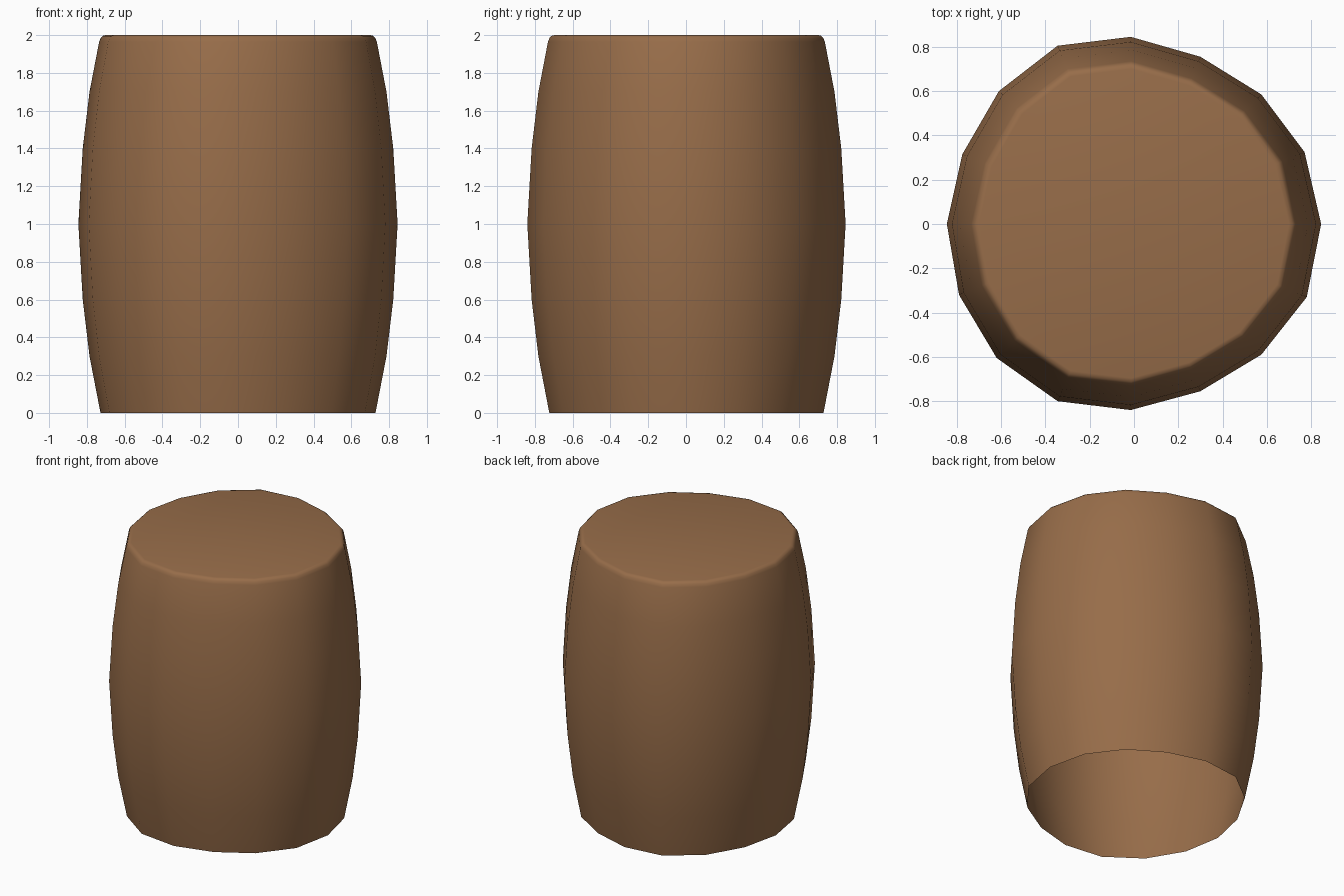
import bpy, bmesh, math

if "Cube" in bpy.data.objects:
    bpy.data.objects.remove(bpy.data.objects["Cube"])

# Slightly irregular 16-sided outline at the widest point (x, y)
OUTLINE = [(.845, 0), (.77, .325), (.575, .585), (.30, .755), (-.015, .845), (-.345, .805),
           (-.61, .60), (-.775, .315), (-.845, 0), (-.79, -.32), (-.62, -.605), (-.345, -.80),
           (-.015, -.84), (.30, -.755), (.575, -.59), (.78, -.33)]

# Bulging side profile: (height, half width), ending in a small rounded rim
PROFILE = [(0, .728), (.30, .786), (.60, .822), (1.0, .845), (1.4, .822), (1.70, .786),
           (1.965, .735), (1.985, .727), (1.996, .716), (2.0, .70)]

wood = bpy.data.materials.new("brown wood")
wood.diffuse_color = (0.31, 0.152, 0.067, 1)
wood.use_nodes = True
wood.node_tree.nodes["Principled BSDF"].inputs["Base Color"].default_value = wood.diffuse_color

# Barrel body: stacked rings, closed top, open underside
bm = bmesh.new()
rings = [[bm.verts.new((x * r / .845, y * r / .845, z)) for x, y in OUTLINE] for z, r in PROFILE]
n = len(OUTLINE)
for low, high in zip(rings, rings[1:]):
    for i in range(n):
        j = (i + 1) % n
        bm.faces.new((low[i], low[j], high[j], high[i]))
bm.faces.new(rings[-1])

mesh = bpy.data.meshes.new("barrel_body")
bm.to_mesh(mesh)
bm.free()
mesh.materials.append(wood)
barrel = bpy.data.objects.new("barrel_body", mesh)
bpy.context.collection.objects.link(barrel)

# Smooth shading over the staves and rim
bpy.context.view_layer.objects.active = barrel
barrel.select_set(True)
bpy.ops.object.shade_smooth_by_angle(angle=math.radians(50))
